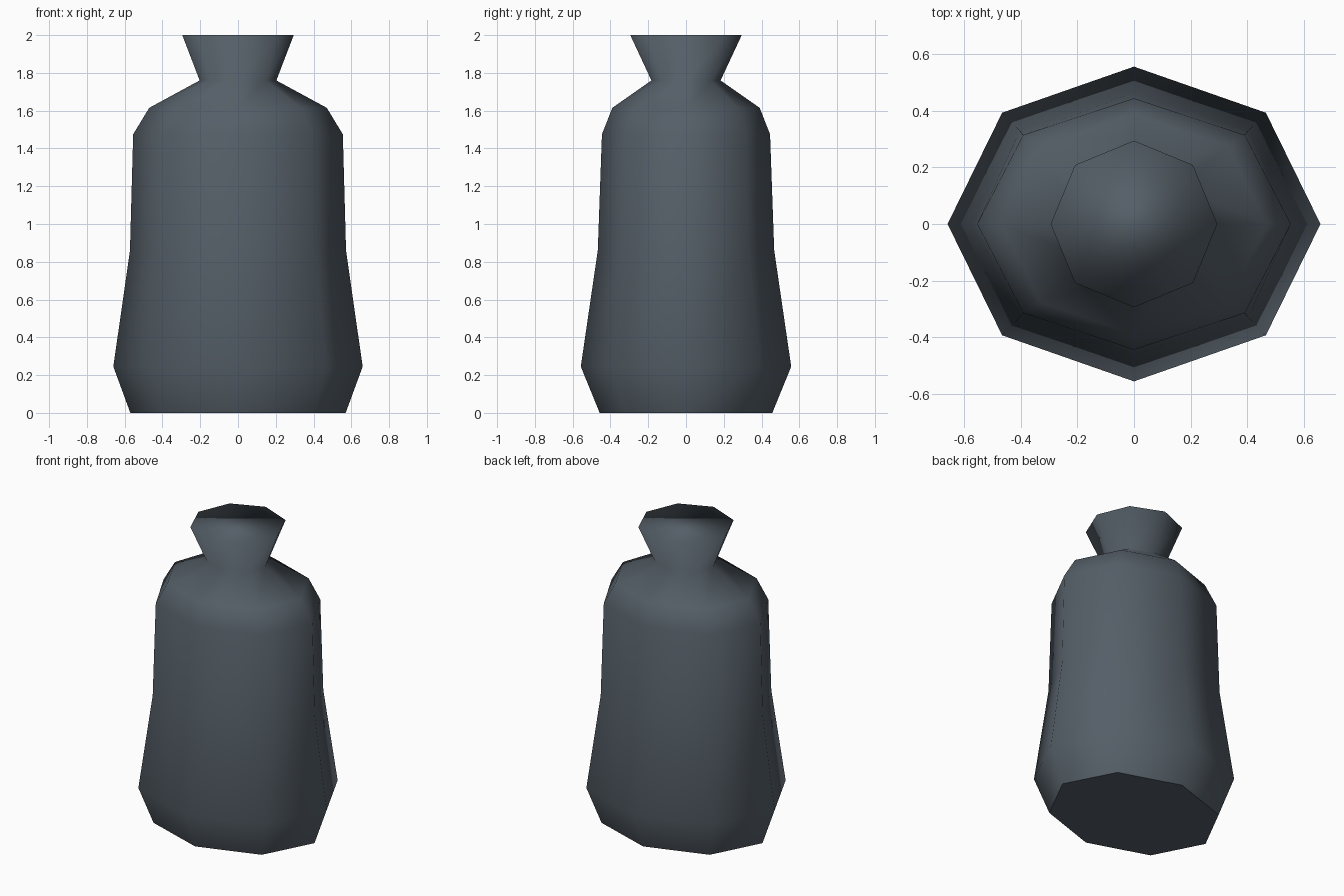
import bpy, bmesh, math

cube = bpy.data.objects.get("Cube")
if cube:
    bpy.data.objects.remove(cube, do_unlink=True)

SIDES = 8

# Slate material
slate = bpy.data.materials.new("slate_grey")
slate.use_nodes = True
colour = (0.09, 0.113, 0.136, 1)
slate.diffuse_color = colour
bsdf = slate.node_tree.nodes["Principled BSDF"]
bsdf.inputs["Base Color"].default_value = colour
bsdf.inputs["Roughness"].default_value = 0.8

# Oval cross-sections from base to tied mouth: half width, half depth, height
profile = [
    (0.57, 0.457, 0.0),
    (0.66, 0.557, 0.245),
    (0.572, 0.467, 0.86),
    (0.555, 0.445, 1.475),
    (0.47, 0.39, 1.615),
    (0.203, 0.183, 1.76),
    (0.295, 0.295, 2.0),
]

bm = bmesh.new()
rings = []
for rx, ry, z in profile:
    angles = [math.tau * i / SIDES for i in range(SIDES)]
    rings.append([bm.verts.new((rx * math.cos(a), ry * math.sin(a), z)) for a in angles])

# Sack walls
for low, high in zip(rings, rings[1:]):
    for i in range(SIDES):
        j = (i + 1) % SIDES
        bm.faces.new((low[i], low[j], high[j], high[i]))

# Closed mouth and flat underside
bm.faces.new(rings[-1])
base = bm.faces.new(list(reversed(rings[0])))

# Soft shading everywhere except the underside
for face in bm.faces:
    face.smooth = True
base.smooth = False
for edge in base.edges:
    edge.smooth = False

mesh = bpy.data.meshes.new("sack")
bm.to_mesh(mesh)
bm.free()
mesh.materials.append(slate)
sack = bpy.data.objects.new("sack", mesh)
bpy.context.collection.objects.link(sack)
